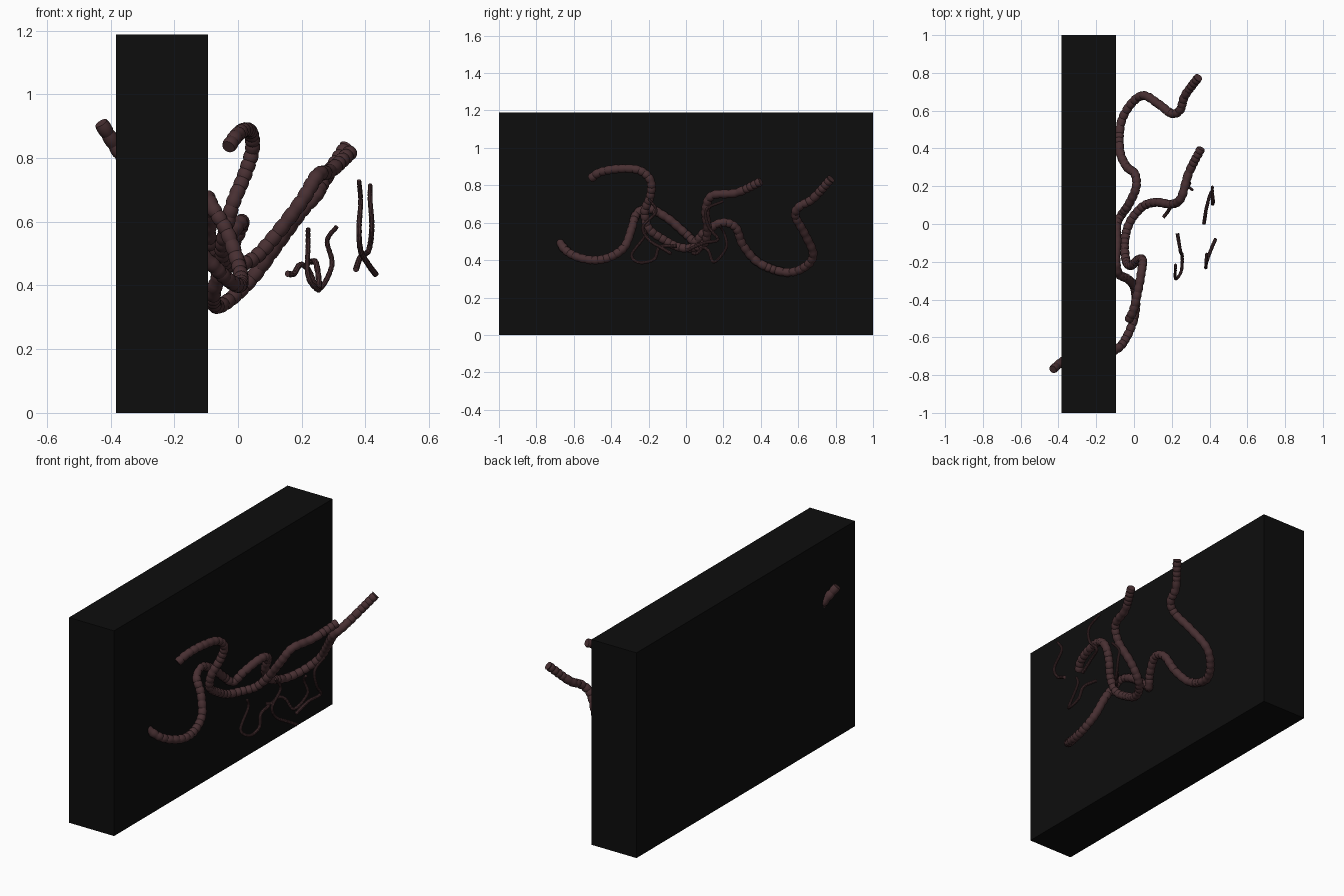
import bpy, bmesh, math
from mathutils import Vector


def material(name, rgb):
    m = bpy.data.materials.new(name)
    m.diffuse_color = (*rgb, 1)
    return m


BLACK = material("black", (0.004, 0.004, 0.004))
FLESH = material("dark_flesh", (0.065, 0.029, 0.032))


def spline(points, step):
    """Smooth curve through the points, resampled at even spacing."""
    p = [Vector(q) for q in points]
    p = [2 * p[0] - p[1]] + p + [2 * p[-1] - p[-2]]
    dense = []
    for a, b, c, d in zip(p, p[1:], p[2:], p[3:]):
        for i in range(24):
            t = i / 24
            dense.append(0.5 * (2 * b + (c - a) * t + (2 * a - 5 * b + 4 * c - d) * t ** 2
                                + (3 * b - a - 3 * c + d) * t ** 3))
    dense.append(p[-2])
    out, gone = [dense[0]], 0.0
    for a, b in zip(dense, dense[1:]):
        gone += (b - a).length
        if gone >= step:
            out.append(b)
            gone = 0.0
    return out


def ribbed_tube(name, points, r0, r1, pitch, sides=14):
    """Worm-like tube with a bulge for every segment and closed ends."""
    path = spline(points, pitch / 4)
    bulge = (0.86, 0.98, 1.0, 0.98)
    bm = bmesh.new()
    rings, u = [], None
    for i, c in enumerate(path):
        tan = (path[min(i + 1, len(path) - 1)] - path[max(i - 1, 0)]).normalized()
        u = tan.orthogonal() if u is None else u - tan * u.dot(tan)
        u.normalize()
        v = tan.cross(u)
        r = (r0 + (r1 - r0) * i / (len(path) - 1)) * bulge[i % 4]
        rings.append([bm.verts.new(c + r * (u * math.cos(2 * math.pi * k / sides)
                                            + v * math.sin(2 * math.pi * k / sides)))
                      for k in range(sides)])
    for a, b in zip(rings, rings[1:]):
        for k in range(sides):
            n = (k + 1) % sides
            bm.faces.new((a[k], a[n], b[n], b[k]))
    bm.faces.new(rings[0][::-1])
    bm.faces.new(rings[-1])
    me = bpy.data.meshes.new(name)
    bm.to_mesh(me)
    bm.free()
    me.materials.append(FLESH)
    ob = bpy.data.objects.new(name, me)
    bpy.context.collection.objects.link(ob)
    bpy.ops.object.select_all(action='DESELECT')
    ob.select_set(True)
    bpy.context.view_layer.objects.active = ob
    bpy.ops.object.shade_smooth_by_angle(angle=math.radians(30))


# Upright slab
bpy.ops.mesh.primitive_cube_add(size=1, location=(-0.2385, 0, 0.594))
slab = bpy.context.object
slab.name = "slab"
slab.scale = (0.289, 2.0, 1.188)
slab.data.materials.append(BLACK)

# Long thick tentacle that pierces the slab
ribbed_tube("long_tentacle", [
    (-0.43, -0.77, 0.91), (-0.36, -0.72, 0.80), (-0.22, -0.71, 0.60), (-0.095, -0.665, 0.48),
    (-0.04, -0.60, 0.425), (0.0, -0.50, 0.40), (0.01, -0.41, 0.415), (0.0, -0.33, 0.47),
    (-0.035, -0.29, 0.57), (-0.08, -0.265, 0.645), (-0.095, -0.20, 0.675), (-0.09, -0.10, 0.625),
    (-0.09, 0.0, 0.54), (-0.065, 0.05, 0.50), (-0.03, 0.10, 0.55), (0.01, 0.19, 0.60),
    (0.005, 0.265, 0.575), (-0.04, 0.305, 0.48), (-0.075, 0.39, 0.385), (-0.07, 0.53, 0.335),
    (-0.02, 0.63, 0.36), (0.05, 0.68, 0.43), (0.13, 0.635, 0.54), (0.20, 0.585, 0.635),
    (0.245, 0.605, 0.685), (0.27, 0.68, 0.73), (0.34, 0.775, 0.835)], 0.024, 0.024, 0.026)

# Shorter thick tentacle
ribbed_tube("short_tentacle", [
    (-0.03, -0.51, 0.835), (-0.005, -0.46, 0.87), (0.02, -0.36, 0.888), (0.04, -0.25, 0.88),
    (0.045, -0.19, 0.825), (0.02, -0.19, 0.745), (-0.015, -0.22, 0.66), (-0.04, -0.20, 0.57),
    (-0.05, -0.12, 0.51), (-0.04, -0.04, 0.47), (-0.01, 0.03, 0.465), (0.05, 0.095, 0.485),
    (0.12, 0.115, 0.56), (0.20, 0.105, 0.665), (0.25, 0.14, 0.745), (0.29, 0.27, 0.76),
    (0.355, 0.40, 0.82)], 0.024, 0.024, 0.026)

# Four thin free strands
strands = [
    [(0.31, 0.18, 0.585), (0.28, 0.205, 0.54), (0.295, 0.215, 0.465), (0.255, 0.15, 0.39),
     (0.22, 0.12, 0.45), (0.195, 0.09, 0.465), (0.175, 0.06, 0.437), (0.155, 0.035, 0.437)],
    [(0.22, -0.23, 0.58), (0.22, -0.22, 0.53), (0.22, -0.29, 0.43), (0.25, -0.25, 0.387),
     (0.255, -0.17, 0.405), (0.245, -0.14, 0.47), (0.23, -0.05, 0.475)],
    [(0.38, -0.20, 0.73), (0.385, -0.16, 0.66), (0.38, -0.23, 0.58), (0.385, -0.20, 0.51),
     (0.41, -0.13, 0.465), (0.432, -0.08, 0.435)],
    [(0.415, 0.20, 0.715), (0.415, 0.11, 0.67), (0.42, 0.12, 0.58), (0.41, 0.17, 0.51),
     (0.385, 0.09, 0.49), (0.37, 0.0, 0.45)],
]
for i, pts in enumerate(strands):
    ribbed_tube(f"thin_strand_{i + 1}", pts, 0.0075, 0.010, 0.014, 10)
